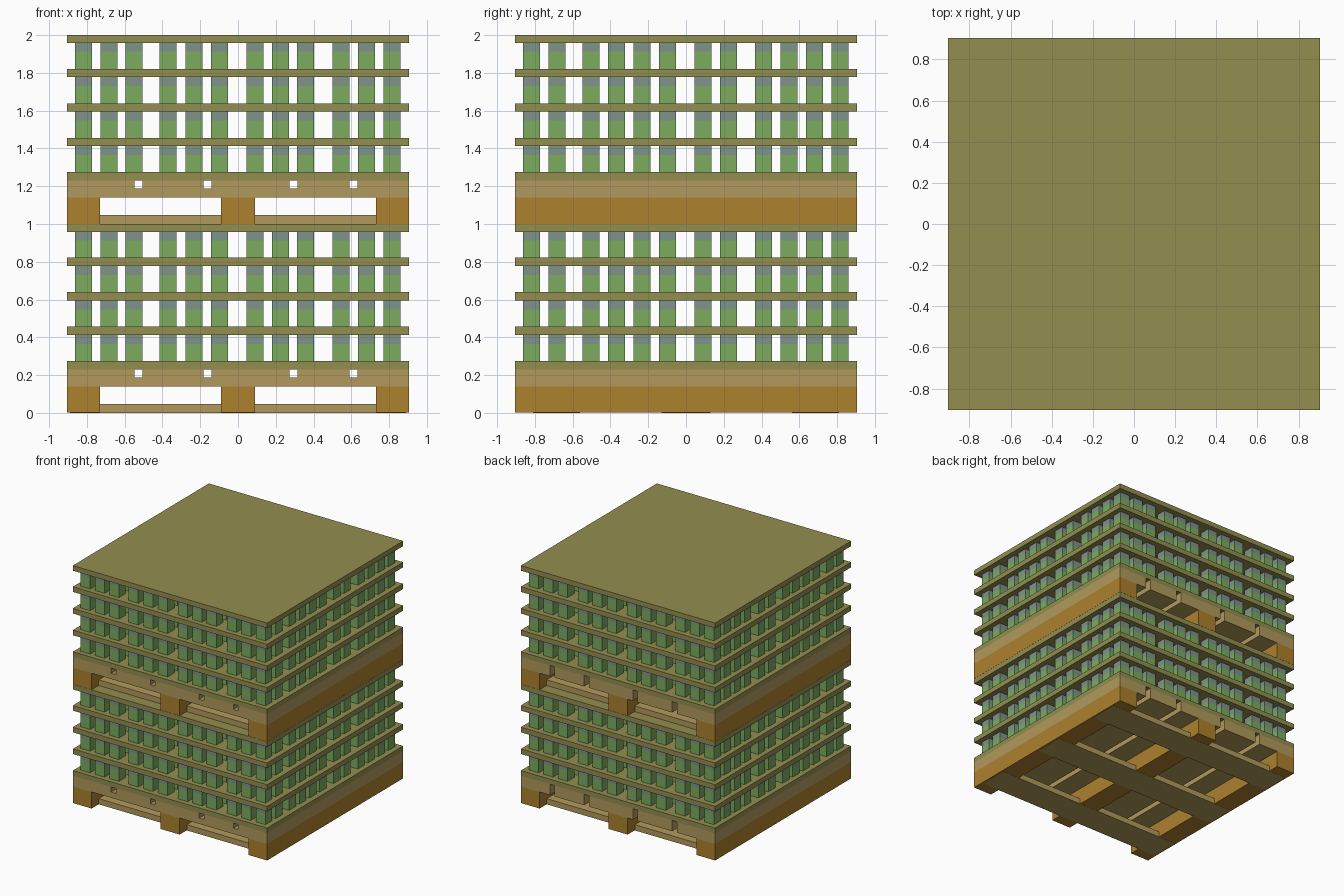
import bpy
import bmesh
from mathutils import Matrix, Vector

if "Cube" in bpy.data.objects:
    bpy.data.objects.remove(bpy.data.objects["Cube"], do_unlink=True)


def to_linear(c):
    c /= 255
    return c / 12.92 if c <= 0.04045 else ((c + 0.055) / 1.055) ** 2.4


def material(name, *rgb):
    mat = bpy.data.materials.new(name)
    mat.use_nodes = True
    colour = [to_linear(c) for c in rgb] + [1]
    mat.diffuse_color = colour
    mat.node_tree.nodes["Principled BSDF"].inputs["Base Color"].default_value = colour
    return mat


OLIVE = material("olive tray", 148, 142, 80)
TAN = material("tan planks", 178, 154, 92)
BROWN = material("brown bearers", 173, 129, 46)
GREEN = material("green carton", 124, 171, 95)
GREY = material("grey green cap", 125, 148, 138)


def add_box(bm, x0, x1, y0, y1, z0, z1):
    size = Vector((x1 - x0, y1 - y0, z1 - z0))
    centre = Vector((x0 + x1, y0 + y1, z0 + z1)) / 2
    bmesh.ops.create_cube(bm, size=1, matrix=Matrix.LocRotScale(centre, None, size))


def finish(bm, name, *mats):
    mesh = bpy.data.meshes.new(name)
    bm.to_mesh(mesh)
    bm.free()
    for mat in mats:
        mesh.materials.append(mat)
    return mesh


def boxes(name, mat, *extents):
    bm = bmesh.new()
    for extent in extents:
        add_box(bm, *extent)
    return finish(bm, name, mat)


def place(name, mesh, z):
    obj = bpy.data.objects.new(name, mesh)
    obj.location.z = z
    bpy.context.collection.objects.link(obj)


HALF = 0.905          # half width of the stack
THICK = 0.043         # tray thickness
STEP = 0.1825         # height of one storey
FLOOR = 0.231         # top of the pallet deck
FORK = 0.14           # top of the fork openings

# Pallet bearers, running front to back
bearers = boxes("bearers", BROWN, *[
    (x0, x1, -HALF, HALF, 0.001, FORK)
    for x0, x1 in ((-HALF, -0.73), (-0.09, 0.09), (0.73, HALF))])

# Bottom boards, running left to right
bottom_boards = boxes("bottom_boards", TAN, *[
    (-0.89, 0.89, y0, y1, 0, 0.048)
    for y0, y1 in ((-0.81, -0.56), (-0.13, 0.13), (0.56, 0.81))])

# Deck planks with narrow gaps, closed low down at the front by a lip
edges = [-HALF, -0.548, -0.505, -0.183, -0.14, 0.272, 0.315, 0.59, 0.633, HALF]
deck = boxes("deck_planks", TAN, *[
    (x0, x1, -HALF, HALF, FORK, FLOOR) for x0, x1 in zip(edges[::2], edges[1::2])])
lip = boxes("front_lip", TAN, *[
    (x0, x1, -HALF, -0.8, FORK, 0.188) for x0, x1 in zip(edges[1:-1:2], edges[2:-1:2])])

# Flat tray between storeys
tray = boxes("tray", OLIVE, (-HALF, HALF, -HALF, HALF, 0, THICK))

# One storey of square cartons with coloured tops
columns_x = [-0.818, -0.683, -0.55, -0.37, -0.233, -0.097, 0.09, 0.225, 0.358, 0.545, 0.68, 0.815]
columns_y = [-0.818, -0.683, -0.502, -0.367, -0.232, -0.097, 0.09, 0.225, 0.41, 0.545, 0.68, 0.815]
SPLIT = STEP - 0.048
R = 0.045
bm = bmesh.new()
for x in columns_x:
    for y in columns_y:
        add_box(bm, x - R, x + R, y - R, y + R, THICK, STEP)
bmesh.ops.bisect_plane(bm, geom=bm.verts[:] + bm.edges[:] + bm.faces[:],
                       plane_co=(0, 0, SPLIT), plane_no=(0, 0, 1))
for face in bm.faces:
    face.material_index = int(face.calc_center_median().z > SPLIT)
cartons = finish(bm, "cartons", GREEN, GREY)

# Two identical loaded pallets, one on top of the other
for load, base in (("lower", 0), ("upper", 1)):
    for mesh in (bearers, bottom_boards, deck, lip):
        place(f"{load}_{mesh.name}", mesh, base)
    for level in range(5):
        z = base + FLOOR + level * STEP - (0.004 if level == 4 else 0)
        place(f"{load}_tray_{level + 1}", tray, z)
        if level < 4:
            place(f"{load}_cartons_{level + 1}", cartons, base + FLOOR + level * STEP)
